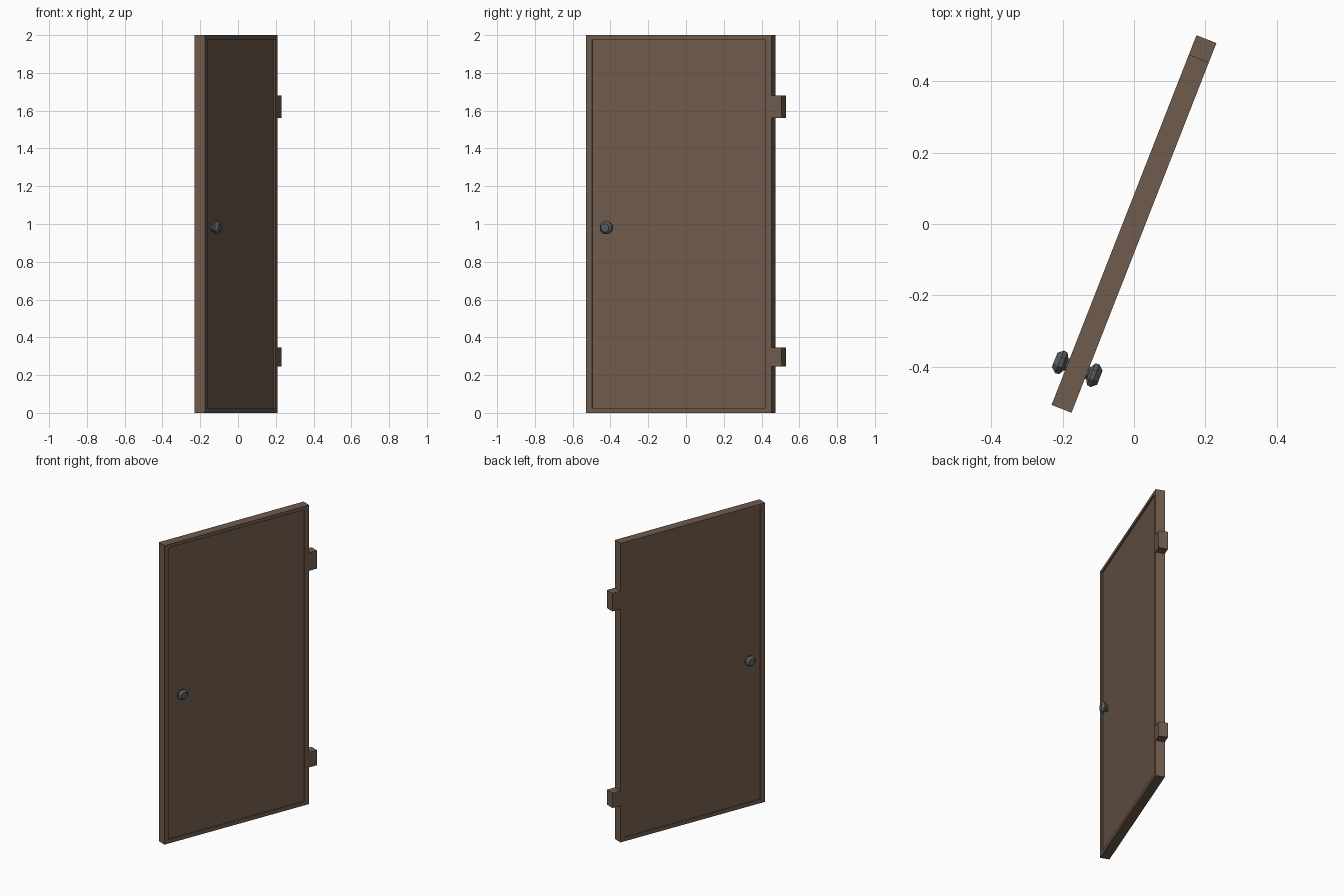
import bpy, bmesh, math
from mathutils import Matrix

if "Cube" in bpy.data.objects:
    bpy.data.objects.remove(bpy.data.objects["Cube"])

# Local frame: x runs along the door width, y across its thickness, then swung open
SWING = Matrix.Rotation(math.radians(68.6), 4, 'Z')
U0, U1, END, T = -0.5555, 0.4975, 0.5555, 0.03


def material(name, rgb):
    m = bpy.data.materials.new(name)
    m.diffuse_color = (*rgb, 1)
    m.use_nodes = True
    m.node_tree.nodes["Principled BSDF"].inputs["Base Color"].default_value = m.diffuse_color
    return m


wood = material("brown_wood", (0.160, 0.103, 0.072))
metal = material("dark_metal", (0.10, 0.105, 0.11))


def finish(bm, name, mat):
    bmesh.ops.recalc_face_normals(bm, faces=bm.faces)
    bm.transform(SWING)
    me = bpy.data.meshes.new(name)
    bm.to_mesh(me)
    bm.free()
    me.materials.append(mat)
    ob = bpy.data.objects.new(name, me)
    bpy.context.collection.objects.link(ob)
    return ob


def box(x0, x1, z0, z1):
    bm = bmesh.new()
    bmesh.ops.create_cube(bm, size=1)
    bm.transform(Matrix.Translation(((x0 + x1) / 2, 0, (z0 + z1) / 2))
                 @ Matrix.Diagonal((x1 - x0, 2 * T, z1 - z0, 1)))
    return bm


# Door slab with a shallow recessed panel on each face
bm = box(U0, U1, 0, 2)
bm.normal_update()
for side, depth in ((-1, 0.008), (1, 0.005)):
    face = next(f for f in bm.faces if f.normal.y * side > 0.9)
    bmesh.ops.inset_region(bm, faces=[face], thickness=0.047)
    for v in face.verts:
        v.co.z += 0.01 if v.co.z > 1 else -0.007
    rim = bmesh.ops.extrude_discrete_faces(bm, faces=[face])["faces"][0]
    for v in rim.verts:
        v.co.y -= side * depth
    bm.normal_update()
finish(bm, "door_panel", wood)

# Hinge blocks on the hinge edge
for name, z0, z1 in (("lower_hinge", 0.245, 0.345), ("upper_hinge", 1.56, 1.68)):
    finish(box(U1, END, z0, z1), name, wood)

# Turned eight-sided knobs, one per face
PROFILE = [(0.02, 0.02), (0.034, 0.02), (0.042, 0.035), (0.053, 0.037), (0.068, 0.023)]
for name, side in (("outer_knob", -1), ("inner_knob", 1)):
    bm = bmesh.new()
    rings = []
    for d, r in PROFILE:
        rings.append([bm.verts.new((-0.435 + r * math.cos(a), side * d, 0.98 + r * math.sin(a)))
                      for a in (math.pi * (i + 0.5) / 4 for i in range(8))])
    for a, b in zip(rings, rings[1:]):
        for i in range(8):
            j = (i + 1) % 8
            bm.faces.new((a[i], a[j], b[j], b[i]))
    bm.faces.new(rings[0])
    bm.faces.new(rings[-1])
    finish(bm, name, metal)
